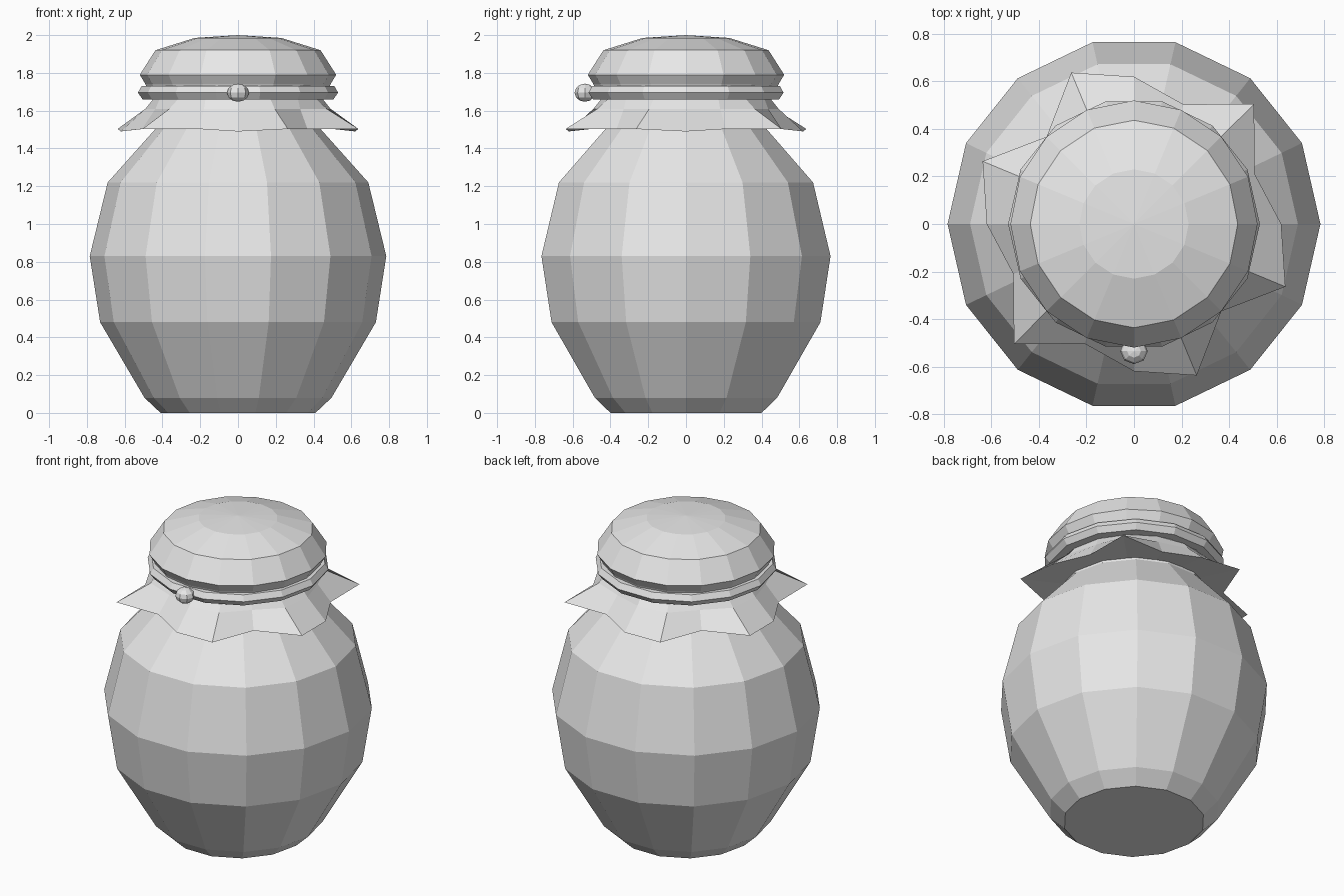
import bpy, bmesh
from math import cos, sin, tau

cube = bpy.data.objects.get("Cube")
if cube:
    bpy.data.objects.remove(cube)

grey = bpy.data.materials.new("plain grey")
grey.use_nodes = True
grey.diffuse_color = (0.8, 0.8, 0.8, 1)
grey.node_tree.nodes["Principled BSDF"].inputs["Base Color"].default_value = (0.8, 0.8, 0.8, 1)


def finish(name, bm):
    bmesh.ops.recalc_face_normals(bm, faces=bm.faces)
    mesh = bpy.data.meshes.new(name)
    bm.to_mesh(mesh)
    bm.free()
    mesh.materials.append(grey)
    obj = bpy.data.objects.new(name, mesh)
    bpy.context.collection.objects.link(obj)
    return obj


def ring(bm, sides, radius, z):
    """Ring of vertices; radius and z may be functions of the index."""
    r = radius if callable(radius) else lambda i: radius
    h = z if callable(z) else lambda i: z
    return [bm.verts.new((r(i) * cos(tau * i / sides), r(i) * sin(tau * i / sides), h(i)))
            for i in range(sides)]


def loft(name, sides, profile, cap_start=False, cap_end=False, closed=False):
    bm = bmesh.new()
    rings = [ring(bm, sides, r, z) for r, z in profile]
    pairs = list(zip(rings, rings[1:]))
    if closed:
        pairs.append((rings[-1], rings[0]))
    for a, b in pairs:
        for i in range(sides):
            j = (i + 1) % sides
            bm.faces.new((a[i], a[j], b[j], b[i]))
    if cap_start:
        bm.faces.new(rings[0])
    if cap_end:
        # Shallow fan to a centre point
        tip = bm.verts.new((0, 0, 2.0))
        for i in range(sides):
            bm.faces.new((rings[-1][i], rings[-1][(i + 1) % sides], tip))
    return finish(name, bm)


# Faceted jar body
loft("jar_body", 14, [(0.41, 0), (0.495, 0.08), (0.73, 0.48), (0.785, 0.83),
                      (0.69, 1.22), (0.44, 1.5), (0.42, 1.6)], cap_start=True)

# Cloth cover: domed top, pinched neck and a flared, pleated hem
hem = [0.62, 0.55, 0.715, 0.545, 0.62, 0.69, 0.52, 0.69]


def hem_radius(i):
    return hem[i % 8]


def hem_height(i):
    return 1.49 if i % 4 == 0 else 1.503


def fold_radius(i):
    return 0.485 + 0.25 * (hem[i % 8] - 0.6)


loft("cloth_cover", 16, [(0.43, 1.515), (hem_radius, hem_height), (fold_radius, 1.61),
                         (0.45, 1.66), (0.475, 1.7), (0.49, 1.74), (0.52, 1.79),
                         (0.437, 1.92), (0.23, 1.985)], cap_end=True)

# Tie band around the neck
loft("tie_band", 14, [(0.505, 1.66), (0.53, 1.695), (0.51, 1.73), (0.45, 1.73), (0.45, 1.66)],
     closed=True)

# Bead at the front of the band
bm = bmesh.new()
bmesh.ops.create_uvsphere(bm, u_segments=8, v_segments=6, radius=1)
bmesh.ops.scale(bm, vec=(0.058, 0.055, 0.048), verts=bm.verts)
bmesh.ops.translate(bm, vec=(0, -0.535, 1.695), verts=bm.verts)
finish("tie_bead", bm)
